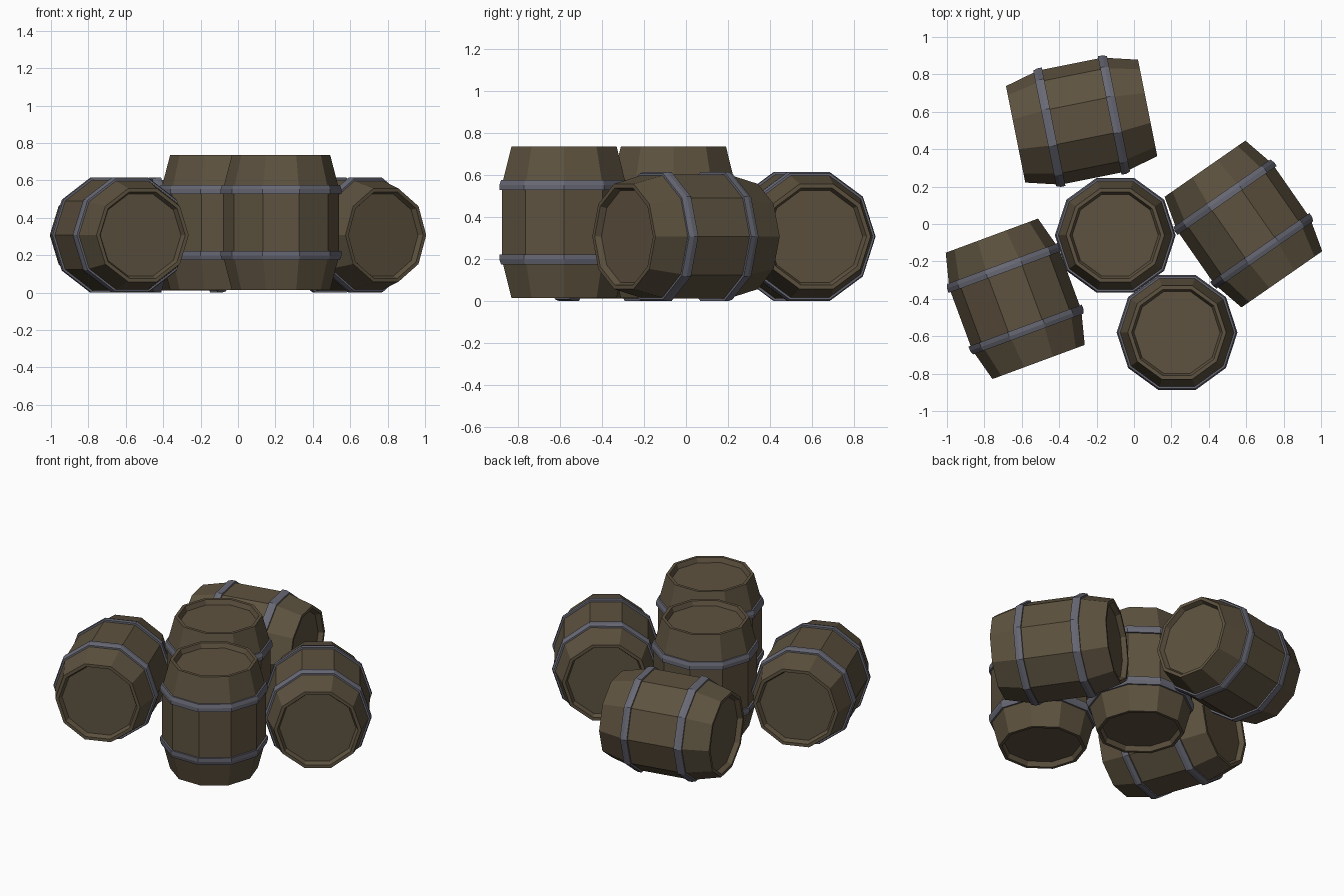
import bpy, math
from mathutils import Matrix

if "Cube" in bpy.data.objects:
    bpy.data.objects.remove(bpy.data.objects["Cube"])

SIDES = 10


def material(name, rgb):
    m = bpy.data.materials.new(name)
    m.diffuse_color = (*rgb, 1)
    m.use_nodes = True
    m.node_tree.nodes["Principled BSDF"].inputs["Base Color"].default_value = m.diffuse_color
    return m


wood = material("dark_wood", (0.110, 0.084, 0.050))
iron = material("grey_iron", (0.140, 0.140, 0.178))


def lathe(name, profile, mat, matrix, closed=False):
    """Spin (radius, height) points into a ten-sided flat-shaded solid."""
    verts, faces = [], []
    for r, z in profile:
        for i in range(SIDES):
            a = 2 * math.pi * i / SIDES
            verts.append((r * math.cos(a), r * math.sin(a), z))
    n = len(profile)
    for k in range(n if closed else n - 1):
        lo, hi = k * SIDES, ((k + 1) % n) * SIDES
        for i in range(SIDES):
            j = (i + 1) % SIDES
            faces.append((lo + i, lo + j, hi + j, hi + i))
    if not closed:
        faces.append(tuple(reversed(range(SIDES))))
        faces.append(tuple(range((n - 1) * SIDES, n * SIDES)))
    me = bpy.data.meshes.new(name)
    me.from_pydata(verts, [], faces)
    me.materials.append(mat)
    ob = bpy.data.objects.new(name, me)
    ob.matrix_world = matrix
    bpy.context.collection.objects.link(ob)


# Lower half of the stave profile, from recessed lid to the belly
half = [(0.230, -0.33), (0.243, -0.36), (0.263, -0.36), (0.311, -0.176)]
body = half + [(r, -z) for r, z in reversed(half)]


def barrel(name, matrix):
    lathe(name + "_staves", body, wood, matrix)
    # Two iron hoops, tapering slightly towards the barrel ends
    for label, s in (("lower", -1), ("upper", 1)):
        ring = [(0.290, s * 0.153), (0.323, s * 0.153),
                (0.323, s * 0.178), (0.315, s * 0.201), (0.290, s * 0.201)]
        if s < 0:
            ring.reverse()
        lathe(f"{name}_{label}_hoop", ring, iron, matrix, closed=True)


# Standing barrels
for name, x, y in (("middle_barrel", -0.10, -0.06), ("front_barrel", 0.23, -0.58)):
    barrel(name, Matrix.Translation((x, y, 0.375)))

# Lying barrels: centre and direction of the axis in degrees
for name, x, y, deg in (("left_barrel", -0.635, -0.40, -69.7),
                        ("right_barrel", 0.585, 0.0, -55.2),
                        ("back_barrel", -0.28, 0.55, 11.3)):
    # local z goes to the axis, local x stays horizontal so a flat side is down
    rot = (Matrix.Rotation(math.radians(deg + 90), 4, 'Z')
           @ Matrix.Rotation(math.radians(90), 4, 'X'))
    barrel(name, Matrix.Translation((x, y, 0.3075)) @ rot)
